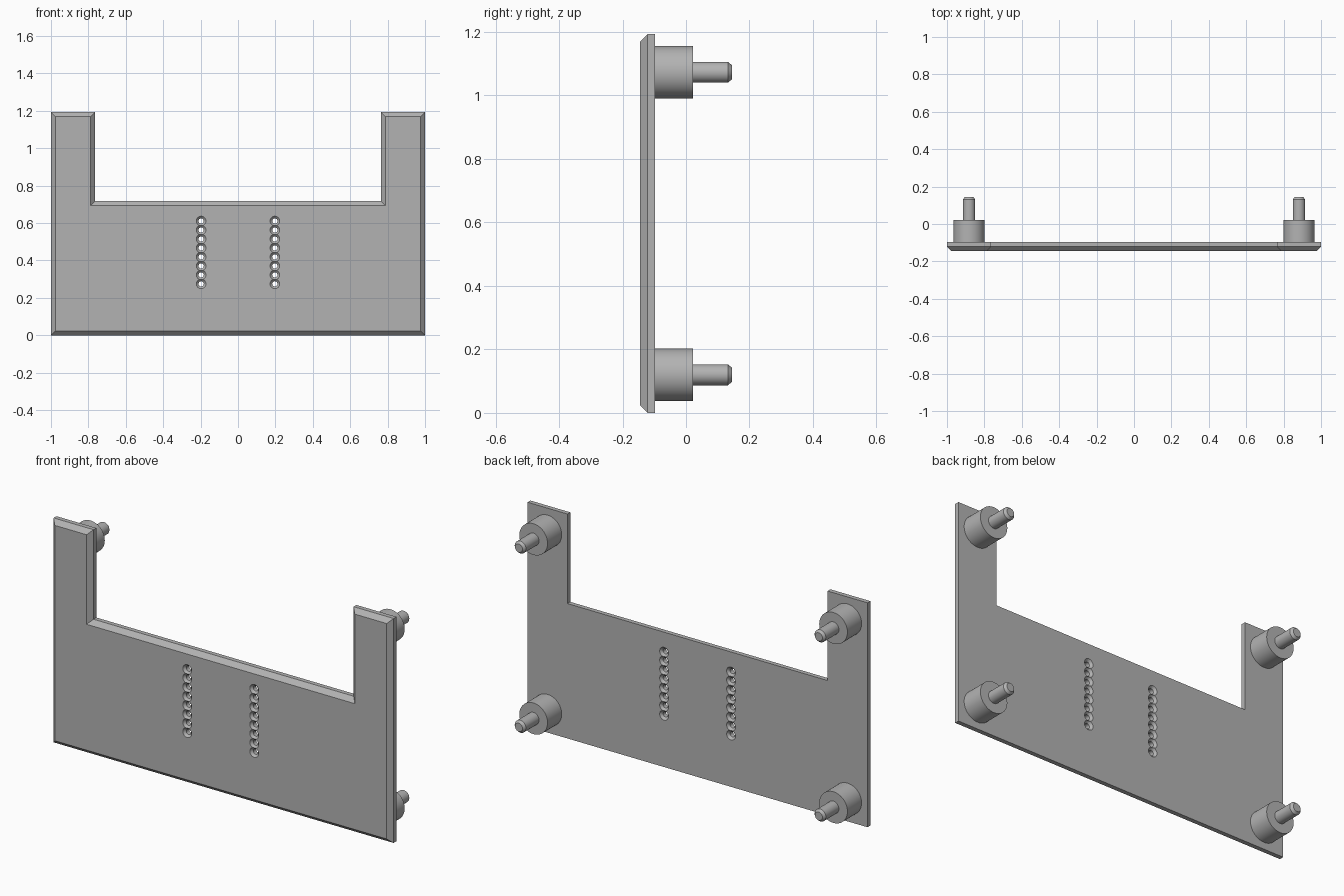
import bpy, bmesh
from math import radians
from mathutils import Matrix, Vector

if "Cube" in bpy.data.objects:
    bpy.data.objects.remove(bpy.data.objects["Cube"])

FRONT, BACK = -0.145, -0.097
BEVEL = 0.024

grey = bpy.data.materials.new("plain grey")
grey.use_nodes = True
grey.diffuse_color = (0.45, 0.45, 0.45, 1)
grey.node_tree.nodes["Principled BSDF"].inputs["Base Color"].default_value = grey.diffuse_color


def make_object(name, bm):
    bmesh.ops.recalc_face_normals(bm, faces=bm.faces)
    mesh = bpy.data.meshes.new(name)
    bm.to_mesh(mesh)
    bm.free()
    mesh.materials.append(grey)
    obj = bpy.data.objects.new(name, mesh)
    bpy.context.collection.objects.link(obj)
    return obj


def select_only(obj):
    bpy.ops.object.select_all(action='DESELECT')
    obj.select_set(True)
    bpy.context.view_layer.objects.active = obj


def add_turned(bm, profile, x, z, sides):
    """Closed solid turned about the y axis from (radius, y) points."""
    rings = []
    for radius, y in profile:
        ring = [bm.verts.new(Vector((x, y, z)) + Matrix.Rotation(radians(360 * i / sides), 3, 'Y')
                             @ Vector((radius, 0, 0))) for i in range(sides)]
        rings.append(ring)
    join_rings(bm, rings)


def join_rings(bm, rings):
    count = len(rings[0])
    for a, b in zip(rings, rings[1:]):
        for i in range(count):
            j = (i + 1) % count
            bm.faces.new((a[i], a[j], b[j], b[i]))
    bm.faces.new(rings[0])
    bm.faces.new(rings[-1])


def outline(inset):
    """U-shaped outline of the plate, drawn in by the given inset."""
    outer, inner = 1 - inset, 0.765 + inset
    top, notch = 1.193 - inset, 0.717 - inset
    half = [(outer, inset), (outer, top), (inner, top), (inner, notch)]
    return half + [(-x, z) for x, z in reversed(half)]


# Plate with a chamfered front edge
bm = bmesh.new()
join_rings(bm, [[bm.verts.new((x, y, z)) for x, z in outline(inset)]
                for y, inset in ((BACK, 0), (FRONT + BEVEL, 0), (FRONT, BEVEL))])
plate = make_object("plate", bm)

# Two columns of holes, countersunk on both faces; alternate holes are cut
# separately because neighbouring countersinks overlap
WIDE, NARROW, SINK, EXTRA = 0.026, 0.014, 0.012, 0.01
hole_profile = [(WIDE + EXTRA, FRONT - EXTRA), (NARROW, FRONT + SINK),
                (NARROW, BACK - SINK), (WIDE + EXTRA, BACK + EXTRA)]
for start in (0, 1):
    bm = bmesh.new()
    for x in (-0.197, 0.197):
        for i in range(start, 8, 2):
            add_turned(bm, hole_profile, x, 0.275 + 0.048 * i, 24)
    cutter = make_object("hole_cutter", bm)
    cutter.hide_render = True
    cut = plate.modifiers.new("holes", 'BOOLEAN')
    cut.operation = 'DIFFERENCE'
    cut.solver = 'EXACT'
    cut.use_self = True
    cut.object = cutter
    select_only(plate)
    bpy.ops.object.modifier_apply(modifier=cut.name)
    bpy.data.objects.remove(cutter)
select_only(plate)
bpy.ops.object.shade_smooth_by_angle(angle=radians(25))

# Four round standoffs with chamfered studs on the back
peg_profile = [(0.083, BACK), (0.083, 0.022), (0.033, 0.022),
               (0.033, 0.132), (0.022, 0.145)]
for side, x in (("left", 0.882), ("right", -0.882)):
    for level, z in (("lower", 0.12), ("upper", 1.073)):
        bm = bmesh.new()
        add_turned(bm, peg_profile, x, z, 48)
        peg = make_object(f"{level}_{side}_standoff", bm)
        select_only(peg)
        bpy.ops.object.shade_smooth_by_angle(angle=radians(30))
